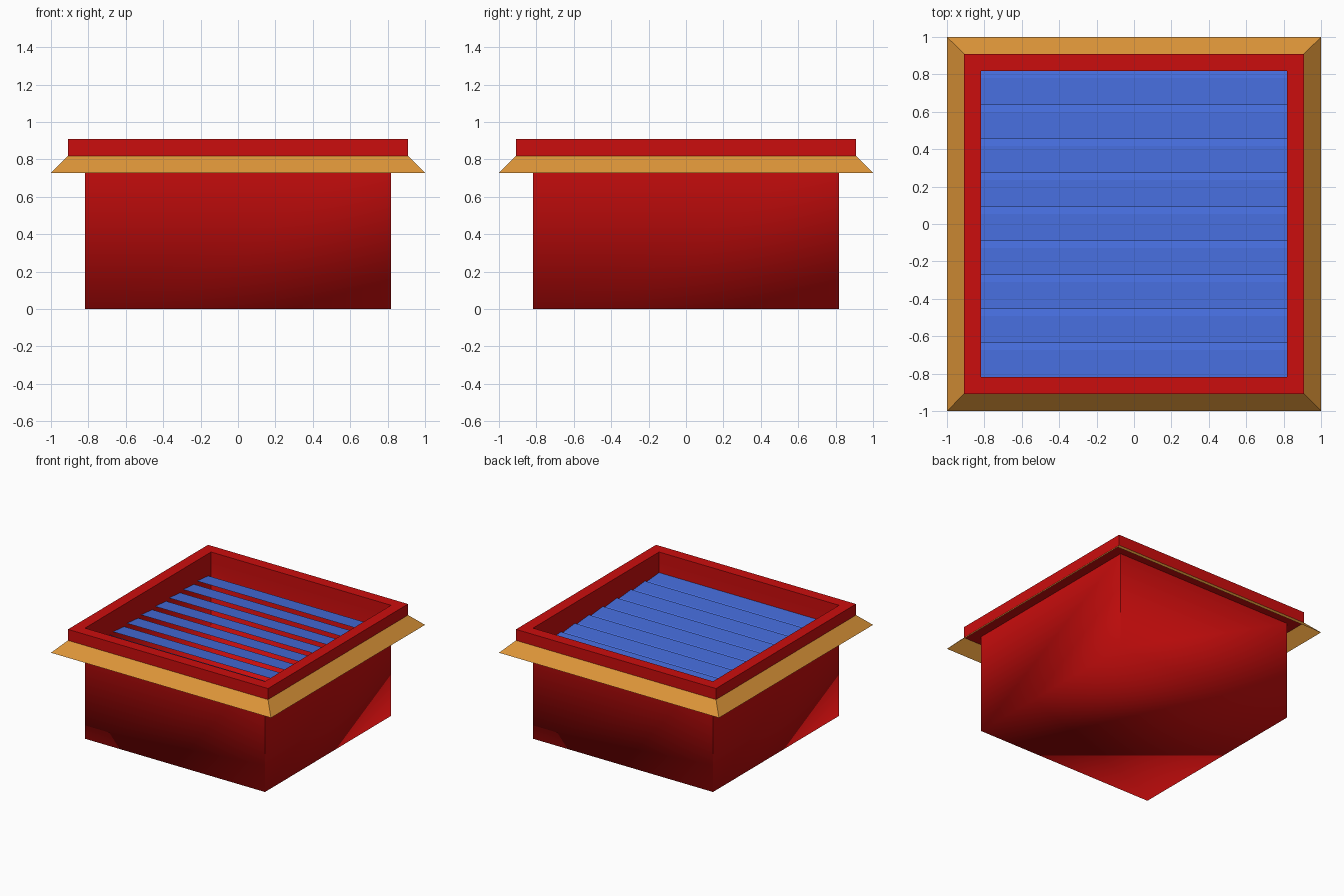
import bpy, bmesh

if "Cube" in bpy.data.objects:
    bpy.data.objects.remove(bpy.data.objects["Cube"])

U = 1 / 11                      # layout module
IN, MID, OUT = 9 * U, 10 * U, 1.0
Z1, Z2, Z3 = 8 * U, 9 * U, 10 * U


def material(name, rgb):
    m = bpy.data.materials.new(name)
    m.diffuse_color = (*rgb, 1)
    m.use_nodes = True
    m.node_tree.nodes["Principled BSDF"].inputs["Base Color"].default_value = m.diffuse_color
    return m


RED = material("red_paint", (0.6, 0.004, 0.004))
ORANGE = material("orange_trim", (0.72, 0.3, 0.04))
BLUE = material("blue_slats", (0.06, 0.15, 0.7))


def finish(name, bm, mat):
    me = bpy.data.meshes.new(name)
    bm.to_mesh(me)
    bm.free()
    me.materials.append(mat)
    ob = bpy.data.objects.new(name, me)
    bpy.context.collection.objects.link(ob)
    return ob


def square_loft(name, profile, mat, floor=False):
    """Skin square rings given as (half width, height)."""
    bm = bmesh.new()
    corners = ((-1, -1), (1, -1), (1, 1), (-1, 1))
    rings = [[bm.verts.new((x * r, y * r, z)) for x, y in corners] for r, z in profile]
    for a, b in zip(rings, rings[1:]):
        for i in range(4):
            j = (i + 1) % 4
            bm.faces.new((a[i], a[j], b[j], b[i]))
    if floor:
        bm.faces.new(rings[0][::-1])
    return finish(name, bm, mat)


# Box body: smooth into the floor, sharp upright corners
body = square_loft("box_body", [(IN, 0), (IN, Z2)], RED, floor=True)
for p in body.data.polygons:
    p.use_smooth = True
for e in body.data.edges:
    a, b = (body.data.vertices[i].co.z for i in e.vertices)
    e.use_edge_sharp = abs(a - b) > 0.1

# Raised rim: underside ledge, outer wall, top, inner wall
square_loft("top_rim", [(IN, Z2), (MID, Z2), (MID, Z3), (IN, Z3), (IN, Z2)], RED)

# Sloping skirt around the rim
square_loft("sloped_skirt", [(OUT, Z1), (MID, Z2)], ORANGE)

# Row of bent slats, each a shallow blade with a drooping lip at the back
bm = bmesh.new()
pitch = 2 * U
for k in range(9):
    y = -IN + k * pitch
    section = [(y, 0.74), (y + 0.8 * pitch, 0.727), (y + pitch, 0.697)]
    rows = [[bm.verts.new((x, sy, sz)) for x in (-IN, IN)] for sy, sz in section]
    for a, b in zip(rows, rows[1:]):
        bm.faces.new((a[0], a[1], b[1], b[0]))
finish("louver_slats", bm, BLUE)
